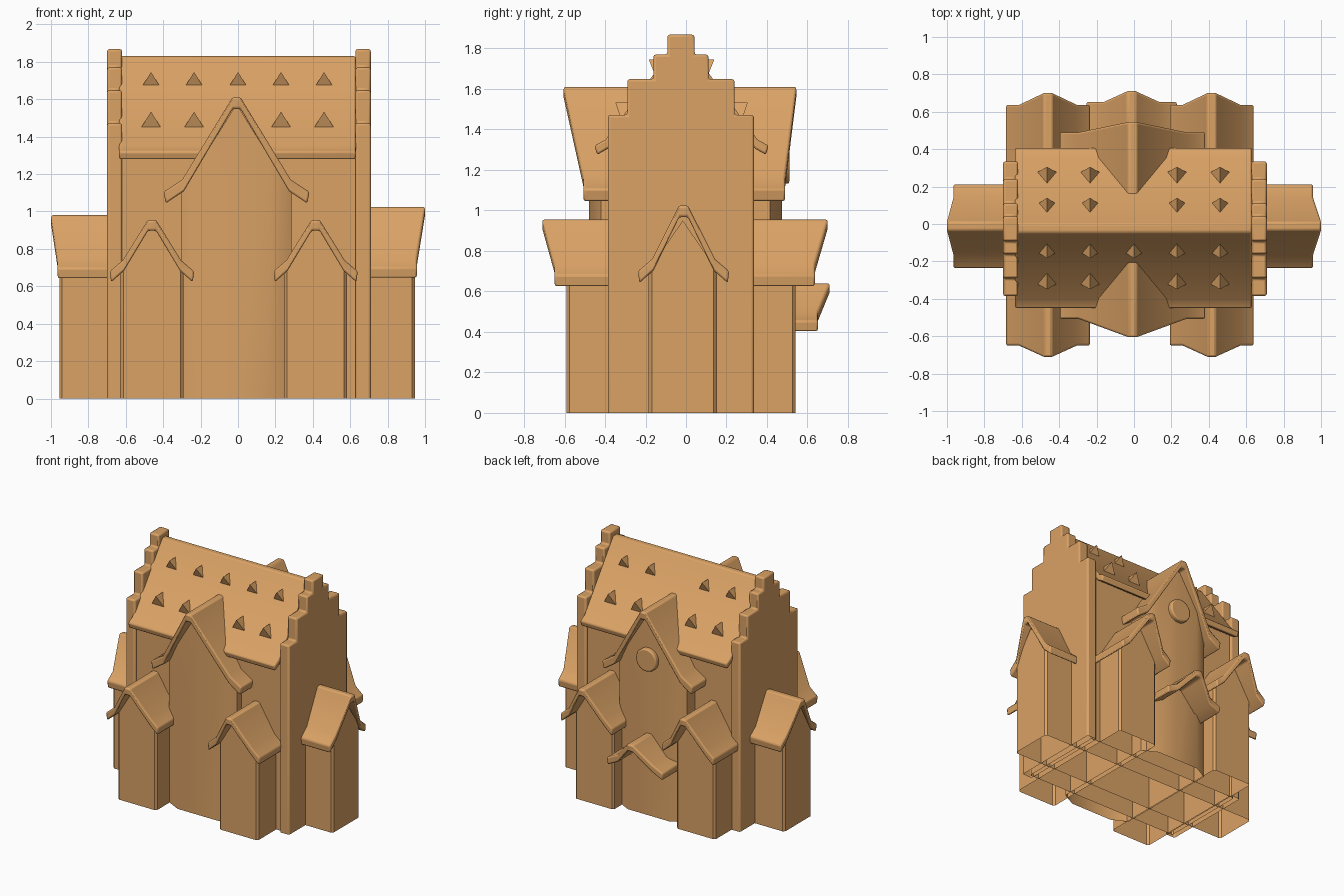
import bpy, bmesh, math

if "Cube" in bpy.data.objects:
    bpy.data.objects.remove(bpy.data.objects["Cube"])

mat = bpy.data.materials.new("ochre")
mat.diffuse_color = (0.70, 0.36, 0.13, 1)
mat.use_nodes = True
mat.node_tree.nodes["Principled BSDF"].inputs["Base Color"].default_value = mat.diffuse_color


def finish(name, bm, bevel=0.0):
    bmesh.ops.recalc_face_normals(bm, faces=bm.faces)
    me = bpy.data.meshes.new(name)
    bm.to_mesh(me)
    bm.free()
    ob = bpy.data.objects.new(name, me)
    bpy.context.collection.objects.link(ob)
    me.materials.append(mat)
    if bevel:
        m = ob.modifiers.new("bevel", 'BEVEL')
        m.width, m.segments, m.limit_method = bevel, 2, 'ANGLE'
        m.angle_limit = math.radians(40)
    bpy.ops.object.select_all(action='DESELECT')
    bpy.context.view_layer.objects.active = ob
    ob.select_set(True)
    bpy.ops.object.shade_smooth_by_angle(angle=math.radians(30))
    return ob


def place(axis, u, v, z):
    return (u, v, z) if axis == 'y' else (v, u, z)


def roof(name, axis, cu, ridge, kink, eave, thick, start, end):
    """Bell-cast roof slab; start/end = (eave, ridge) positions along the axis."""
    half = [(0.022, ridge), kink, eave]
    prof = [(-u, z) for u, z in reversed(half)] + half
    prof = prof + [(u * 0.97, z - thick) for u, z in reversed(prof)]
    bm = bmesh.new()
    loops = []
    for e, r in (start, end):
        loop = []
        for i, (u, z) in enumerate(prof):
            top = prof[i if i < 6 else 11 - i][1]
            f = max(0, (top - kink[1]) / (ridge - kink[1]))
            loop.append(bm.verts.new(place(axis, cu + u, e + (r - e) * f, z)))
        loops.append(loop)
    a, b = loops
    n = len(a)
    for i in range(n):
        j = (i + 1) % n
        bm.faces.new((a[i], a[j], b[j], b[i]))
    for l in loops:                       # end caps as strips
        for i in range(5):
            bm.faces.new((l[i], l[i + 1], l[10 - i], l[11 - i]))
    return finish(name, bm, 0.01)


def walls(name, axis, cu, half, v0, v1, cham, apex, slope):
    """Gabled walls, open underneath, with chamfered corners."""
    cx, cv = cham
    foot = [(-half, v0 + cv), (-half + cx, v0), (0, v0), (half - cx, v0), (half, v0 + cv),
            (half, v1 - cv), (half - cx, v1), (0, v1), (-half + cx, v1), (-half, v1 - cv)]
    bm = bmesh.new()
    lo = [bm.verts.new(place(axis, cu + u, v, 0)) for u, v in foot]
    hi = [bm.verts.new(place(axis, cu + u, v, apex - slope * abs(u))) for u, v in foot]
    for i in range(10):
        j = (i + 1) % 10
        bm.faces.new((lo[i], lo[j], hi[j], hi[i]))
    return finish(name, bm)


# main hall
YC = -0.022
walls("hall_walls", 'x', YC, 0.34, -0.66, 0.66, (0.01, 0.01), 1.80, 1.34)
roof("hall_roof", 'x', YC, 1.83, (0.375, 1.35), (0.43, 1.32), 0.045,
     (-0.635, -0.635), (0.63, 0.63))

# stepped end gables
steps = [(0.36, 0), (0.36, 1.472), (0.265, 1.472), (0.265, 1.648),
         (0.136, 1.648), (0.136, 1.77), (0.067, 1.77), (0.067, 1.868)]
for name, x0, x1 in (("left_step_gable", -0.70, -0.62), ("right_step_gable", 0.628, 0.71)):
    bm = bmesh.new()
    pts = steps + [(-y, z) for y, z in reversed(steps)]
    face = bm.faces.new([bm.verts.new((x0, YC - 0.003 + y, z)) for y, z in pts])
    ext = bmesh.ops.extrude_face_region(bm, geom=[face], use_keep_orig=True)
    for v in ext["geom"]:
        if isinstance(v, bmesh.types.BMVert):
            v.co.x = x1
    bmesh.ops.delete(bm, geom=[f for f in bm.faces if all(v.co.z < 1e-4 for v in f.verts)],
                     context='FACES')
    finish(name, bm, 0.012)

# tall central cross wing with canted corners
walls("cross_wing_walls", 'y', -0.008, 0.293, -0.48, 0.475, (0.115, 0.06), 1.575, 1.62)
roof("cross_wing_roof", 'y', -0.008, 1.61, (0.29, 1.17), (0.39, 1.105), 0.062,
     (-0.507, -0.605), (0.49, 0.545))

# low wings running front to back
for side, cx in (("left", -0.46), ("right", 0.415)):
    walls(side + "_low_wing_walls", 'y', cx, 0.168, -0.59, 0.54, (0.015, 0.015), 0.925, 1.40)
    roof(side + "_low_wing_roof", 'y', cx, 0.955, (0.155, 0.74), (0.225, 0.68), 0.058,
         (-0.65, -0.71), (0.637, 0.70))

# end wings
walls("end_wing_walls", 'x', -0.016, 0.168, -0.955, 0.945, (0.015, 0.015), 0.95, 1.45)
roof("left_end_wing_roof", 'x', -0.012, 0.98, (0.155, 0.75), (0.225, 0.697), 0.058,
     (-0.965, -1.0), (-0.63, -0.63))
roof("right_end_wing_roof", 'x', -0.012, 1.025, (0.155, 0.76), (0.225, 0.70), 0.058,
     (0.63, 0.63), (0.957, 1.0))

# back porch canopy
roof("porch_roof", 'y', -0.013, 0.64, (0.15, 0.50), (0.243, 0.455), 0.055,
     (0.40, 0.40), (0.652, 0.71))

# round window on the back
bm = bmesh.new()
bmesh.ops.create_cone(bm, cap_ends=True, segments=24, radius1=0.088, radius2=0.088, depth=0.06)
for v in bm.verts:
    v.co = (v.co.x - 0.01, 0.48 + v.co.z, 1.22 + v.co.y)
finish("round_window", bm, 0.01)

# little triangular roof vents: (x, base z, height, half width)
rows = [(x, 1.445, 0.088, 0.055) for x in (-0.465, -0.235, 0.23, 0.46)]
rows += [(x, 1.67, 0.075, 0.047) for x in (-0.465, -0.235, 0.0, 0.23, 0.46)]
for s, side in ((-1, "front"), (1, "back")):
    for i, (x, z, h, w) in enumerate(rows):
        if s > 0 and x == 0:
            continue

        def on_roof(zz):
            return 0.022 + (1.83 - zz) * 0.735
        bm = bmesh.new()
        a = bm.verts.new((x, YC + s * (on_roof(z) + 0.022), z + h))
        b = bm.verts.new((x - w, YC + s * (on_roof(z) - 0.008), z))
        c = bm.verts.new((x + w, YC + s * (on_roof(z) - 0.008), z))
        d = bm.verts.new((x, YC + s * (on_roof(z + h) - 0.02), z + h))
        for f in ((a, b, c), (a, b, d), (a, c, d), (b, c, d)):
            bm.faces.new(f)
        finish(f"{side}_roof_vent_{i + 1}", bm)
